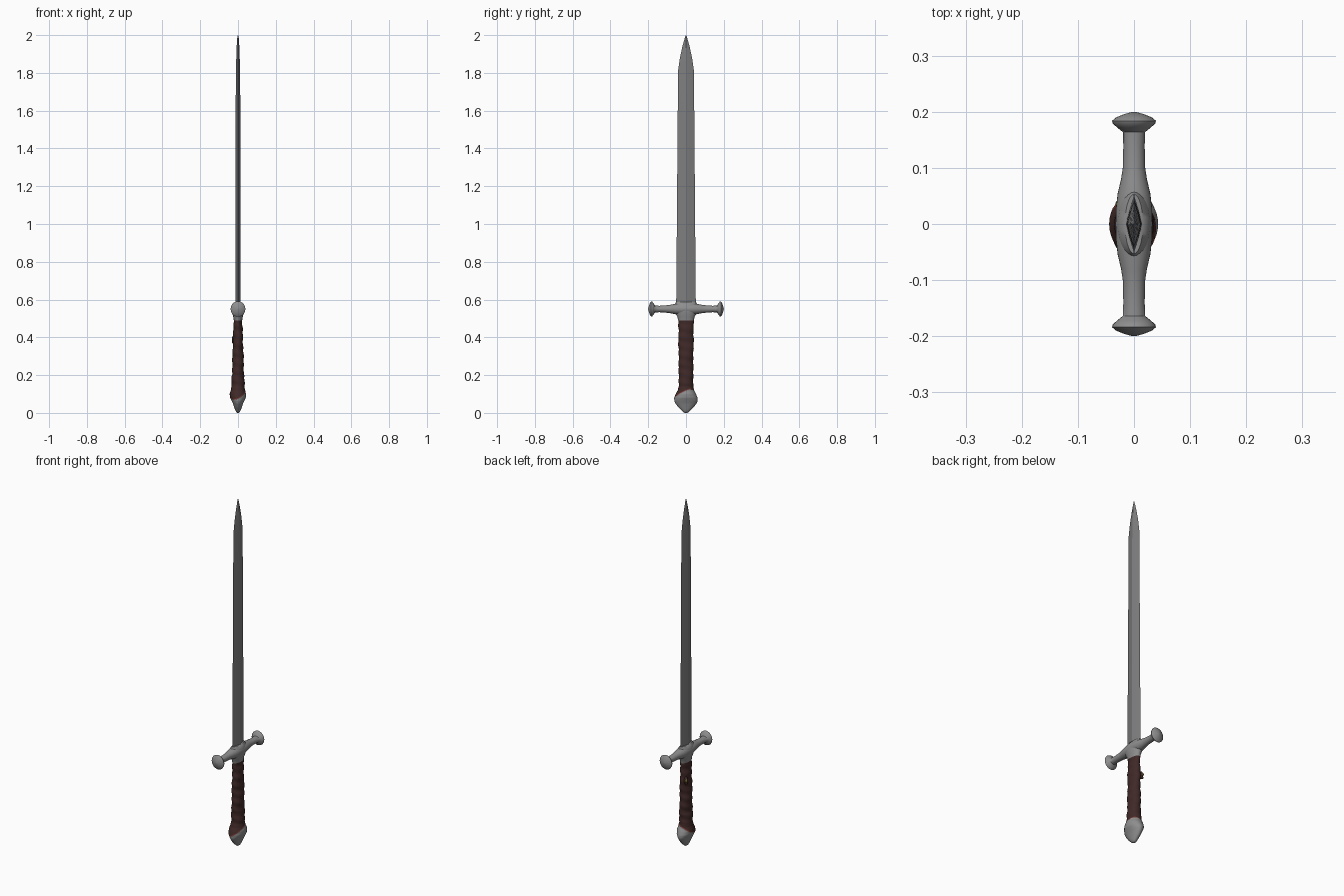
import bpy, bmesh, math
from mathutils import Vector

if "Cube" in bpy.data.objects:
    bpy.data.objects.remove(bpy.data.objects["Cube"])


def material(name, r, g, b):
    m = bpy.data.materials.new(name)
    m.diffuse_color = (r, g, b, 1)
    m.use_nodes = True
    m.node_tree.nodes["Principled BSDF"].inputs["Base Color"].default_value = m.diffuse_color
    return m


STEEL = material("blade steel", 0.21, 0.21, 0.215)
GUARD = material("guard steel", 0.27, 0.27, 0.275)
LEATHER = material("brown leather", 0.05, 0.022, 0.02)
RED = material("red trim", 0.16, 0.035, 0.025)
GOLD = material("olive gold", 0.25, 0.22, 0.03)


def finish(bm, name, mats, angle=35):
    bmesh.ops.recalc_face_normals(bm, faces=bm.faces)
    me = bpy.data.meshes.new(name)
    bm.to_mesh(me)
    bm.free()
    for m in mats:
        me.materials.append(m)
    ob = bpy.data.objects.new(name, me)
    bpy.context.collection.objects.link(ob)
    bpy.ops.object.select_all(action='DESELECT')
    ob.select_set(True)
    bpy.context.view_layer.objects.active = ob
    bpy.ops.object.shade_smooth_by_angle(angle=math.radians(angle))
    return ob


def loft(rings):
    """Join closed rings of points into a capped skin."""
    bm = bmesh.new()
    rows = [[bm.verts.new(p) for p in ring] for ring in rings]
    n = len(rows[0])
    for a, b in zip(rows, rows[1:]):
        for i in range(n):
            j = (i + 1) % n
            bm.faces.new((a[i], a[j], b[j], b[i]))
    bm.faces.new(rows[0])
    bm.faces.new(rows[-1])
    return bm


def lerp_profile(profile, t):
    for a, b in zip(profile, profile[1:]):
        if t <= b[0]:
            k = (t - a[0]) / (b[0] - a[0])
            return [u + (v - u) * k for u, v in zip(a[1:], b[1:])]
    return list(profile[-1][1:])


def angles(n):
    return [2 * math.pi * i / n for i in range(n)]


# blade: slightly convex diamond section, tapering to a point
section = [(1, 0), (0.62, 0.45), (0, 1), (-0.62, 0.45),
           (-1, 0), (-0.62, -0.45), (0, -1), (0.62, -0.45)]
blade_profile = [(0.56, 0.0145, 0.052), (1.05, 0.0135, 0.048), (1.5, 0.0125, 0.0445),
                 (1.81, 0.0115, 0.042), (1.88, 0.009, 0.032), (1.94, 0.007, 0.019),
                 (1.98, 0.005, 0.008), (2.0, 0.001, 0.001)]
bm = loft([[(x * rx, y * ry, z) for x, y in section] for z, rx, ry in blade_profile])
finish(bm, "blade", [STEEL], 25)

# crossguard: round bar along y with a flared button at each end
half = [(0.0, 0.033, 0.031), (0.03, 0.032, 0.031), (0.055, 0.029, 0.028),
        (0.08, 0.023, 0.023), (0.1, 0.02, 0.02), (0.14, 0.019, 0.017),
        (0.164, 0.02, 0.018), (0.172, 0.03, 0.03), (0.179, 0.038, 0.039),
        (0.184, 0.039, 0.041), (0.19, 0.032, 0.034), (0.196, 0.017, 0.018),
        (0.2, 0.002, 0.002)]
bar = [(-y, a, b) for y, a, b in reversed(half[1:])] + half
bm = loft([[(rx * math.cos(t), y, 0.55 + rz * math.sin(t)) for t in angles(28)]
           for y, rx, rz in bar])
finish(bm, "crossguard", [GUARD], 50)

# collar: swelling around the blade root and the top of the grip
collar = [(0.49, 0.022, 0.042), (0.508, 0.025, 0.045), (0.53, 0.031, 0.058),
          (0.555, 0.032, 0.062), (0.573, 0.028, 0.059), (0.587, 0.016, 0.053)]
bm = loft([[(rx * math.cos(t), ry * math.sin(t), z) for t in angles(28)]
           for z, rx, ry in collar])
finish(bm, "guard_collar", [GUARD], 50)

# grip and pommel in one skin, leather ends on a slanted line
handle = [(0.0, 0.004, 0.006), (0.005, 0.010, 0.015), (0.015, 0.015, 0.026),
          (0.03, 0.020, 0.041), (0.05, 0.027, 0.056), (0.065, 0.034, 0.062),
          (0.08, 0.041, 0.061), (0.1, 0.043, 0.053), (0.12, 0.037, 0.042),
          (0.14, 0.033, 0.038), (0.2, 0.032, 0.038), (0.3, 0.029, 0.039),
          (0.4, 0.026, 0.040), (0.5, 0.021, 0.041)]
rings = []
steps = 100
for k in range(steps + 1):
    z = 0.5 * k / steps
    rx, ry = lerp_profile(handle, z)
    ring = []
    for t in angles(36):
        # gentle uneven wrapping on the leather only
        fade = max(0, min(1, (z - 0.12) / 0.03)) * max(0, min(1, (0.5 - z) / 0.03))
        wave = fade * (0.0014 * math.sin(z * 130 + t) + 0.0012 * math.sin(z * 47 - 2 * t))
        ring.append(((rx + wave) * math.cos(t), (ry + wave) * math.sin(t), z))
    rings.append(ring)
bm = loft(rings)
slant = Vector((-0.42, -0.45, 1)).normalized()
origin = Vector((0, 0, 0.102))
trim = 0.005
for d in (0, trim):
    bmesh.ops.bisect_plane(bm, geom=bm.verts[:] + bm.edges[:] + bm.faces[:],
                           plane_co=origin + slant * d, plane_no=slant)
for f in bm.faces:
    d = (f.calc_center_median() - origin).dot(slant)
    f.material_index = 0 if d < 0 else (1 if d < trim else 2)
# leather stands slightly proud of the pommel
for v in bm.verts:
    if v.co.z < 0.2 and (v.co - origin).dot(slant) > -1e-5:
        v.co.x *= 1.03
        v.co.y *= 1.03
finish(bm, "grip_and_pommel", [GUARD, RED, LEATHER], 45)


# knot of leather with a small bright stud on the back left of the grip
def bead(name, centre, size, mat):
    b = bmesh.new()
    bmesh.ops.create_uvsphere(b, u_segments=16, v_segments=10, radius=1)
    for v in b.verts:
        v.co = Vector(centre) + Vector((v.co.x * size[0], v.co.y * size[1], v.co.z * size[2]))
    finish(b, name, [mat], 60)


bead("grip_knot", (-0.021, 0.030, 0.39), (0.011, 0.011, 0.022), LEATHER)
bead("knot_stud", (-0.027, 0.036, 0.393), (0.006, 0.006, 0.009), GOLD)
bead("knot_bead", (-0.027, 0.035, 0.374), (0.005, 0.005, 0.006), RED)
